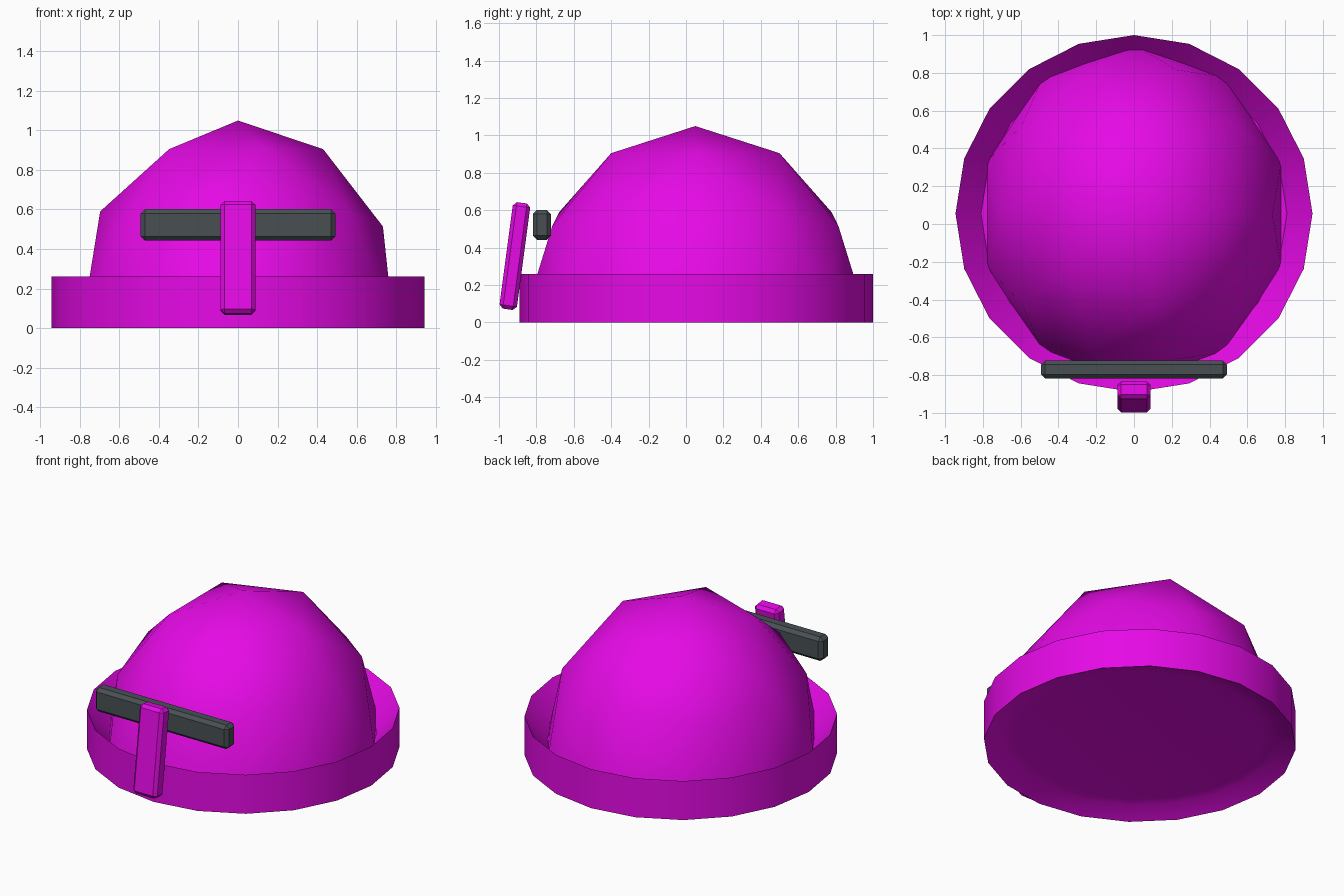
import bpy, bmesh, math
from mathutils import Vector

if "Cube" in bpy.data.objects:
    bpy.data.objects.remove(bpy.data.objects["Cube"], do_unlink=True)


def material(name, rgb):
    mat = bpy.data.materials.new(name)
    mat.use_nodes = True
    color = (*rgb, 1.0)
    mat.diffuse_color = color
    mat.node_tree.nodes["Principled BSDF"].inputs["Base Color"].default_value = color
    return mat


magenta = material("magenta", (0.79, 0.003, 0.79))
charcoal = material("charcoal", (0.065, 0.08, 0.086))


def finish(name, bm, mat, angle=30):
    bmesh.ops.recalc_face_normals(bm, faces=bm.faces)
    mesh = bpy.data.meshes.new(name)
    bm.to_mesh(mesh)
    bm.free()
    mesh.materials.append(mat)
    obj = bpy.data.objects.new(name, mesh)
    bpy.context.collection.objects.link(obj)
    bpy.ops.object.select_all(action='DESELECT')
    obj.select_set(True)
    bpy.context.view_layer.objects.active = obj
    bpy.ops.object.shade_smooth_by_angle(angle=math.radians(angle))
    return obj


# Dome: upper half of a coarse icosphere, closed at its equator
bm = bmesh.new()
bmesh.ops.create_icosphere(bm, subdivisions=2, radius=1)
bmesh.ops.delete(bm, geom=[v for v in bm.verts if v.co.z < -0.01], context='VERTS')
bmesh.ops.holes_fill(bm, edges=[e for e in bm.edges if e.is_boundary], sides=0)
bmesh.ops.scale(bm, vec=(0.82, 0.9, 0.97), verts=bm.verts)
bmesh.ops.translate(bm, vec=(0, 0.05, 0.08), verts=bm.verts)
finish("dome", bm, magenta, 40)

# Brim: twenty-sided collar, dished on top and underneath
SIDES = 20
profile = [(0.76, 0.1), (0.81, 0.1), (0.945, 0.26),
           (0.945, 0), (0.836, 0.055), (0.76, 0.065)]
bm = bmesh.new()
rings = []
for radius, z in profile:
    ring = []
    for i in range(SIDES):
        a = math.tau * i / SIDES
        ring.append(bm.verts.new((radius * math.cos(a), 0.055 + radius * math.sin(a), z)))
    rings.append(ring)
for lower, upper in zip(rings, rings[1:]):
    for i in range(SIDES):
        j = (i + 1) % SIDES
        bm.faces.new((lower[i], lower[j], upper[j], upper[i]))
bm.faces.new(rings[0])
bm.faces.new(rings[-1])
finish("brim", bm, magenta)


def bevelled_bar(name, size, center, bevel, mat, tilt=0):
    bm = bmesh.new()
    bmesh.ops.create_cube(bm, size=1)
    bmesh.ops.scale(bm, vec=size, verts=bm.verts)
    bmesh.ops.bevel(bm, geom=bm.edges[:], offset=bevel, segments=1,
                    affect='EDGES', profile=0.5)
    obj = finish(name, bm, mat)
    obj.location = Vector(center)
    obj.rotation_euler.x = math.radians(tilt)
    return obj


# Front crossbar and the leaning upright before it
bevelled_bar("crossbar", (0.985, 0.096, 0.16), (0, -0.77, 0.522), 0.022, charcoal)
bevelled_bar("upright", (0.176, 0.094, 0.574), (0, -0.915, 0.355), 0.02, magenta, -7.6)
